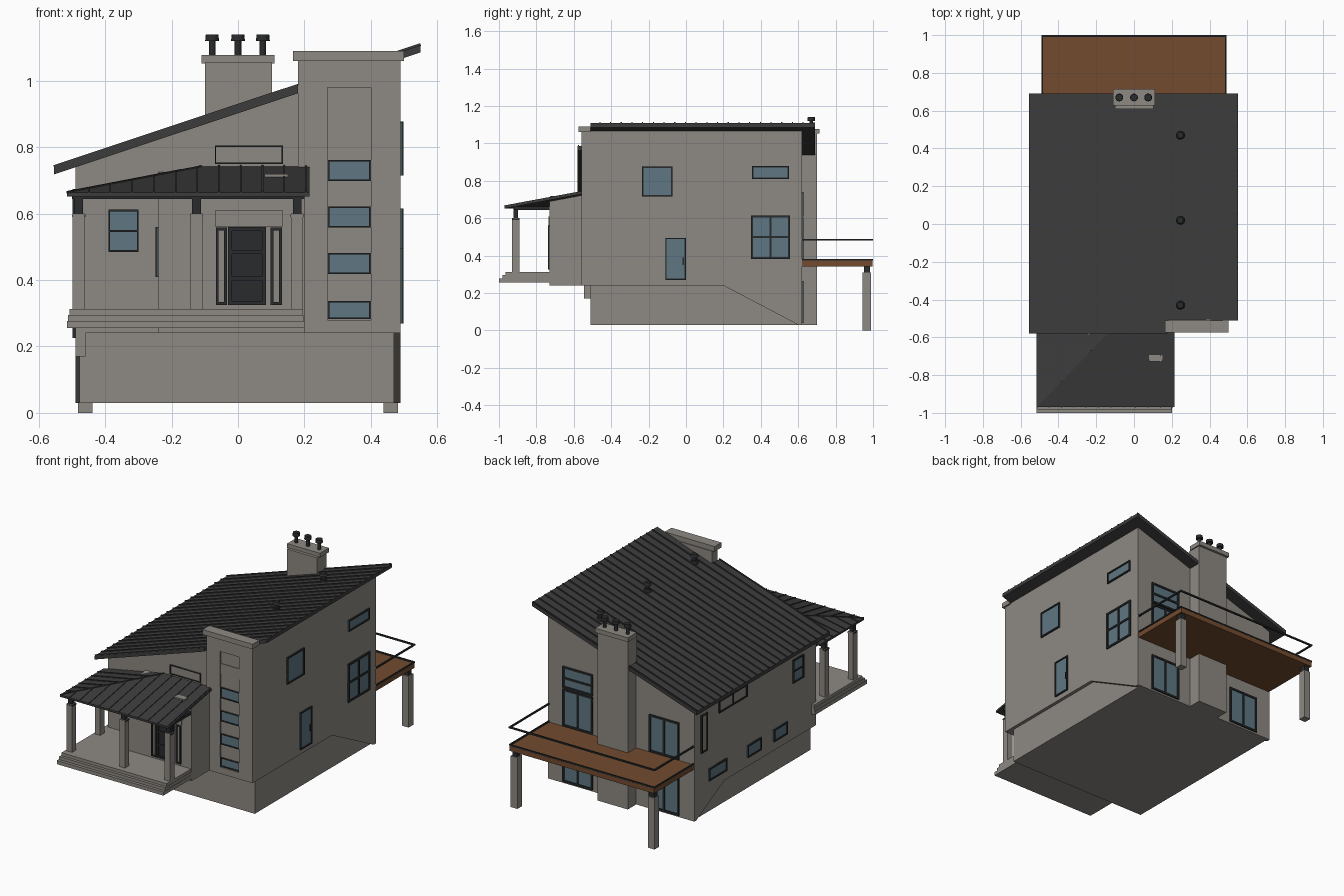
import bpy, bmesh, math
from mathutils import Vector, Matrix

if "Cube" in bpy.data.objects:
    bpy.data.objects.remove(bpy.data.objects["Cube"])


def material(name, rgb):
    m = bpy.data.materials.new(name)
    m.diffuse_color = (*rgb, 1)
    m.use_nodes = True
    m.node_tree.nodes["Principled BSDF"].inputs["Base Color"].default_value = m.diffuse_color
    return m


WALL = material("warm grey render", (0.27, 0.25, 0.225))
ROOF = material("charcoal metal", (0.045, 0.045, 0.045))
TRIM = material("dark trim", (0.022, 0.024, 0.025))
GLASS = material("blue grey glass", (0.115, 0.185, 0.225))
WOOD = material("brown decking", (0.17, 0.07, 0.028))


def finish(name, bm, mat):
    bmesh.ops.recalc_face_normals(bm, faces=bm.faces)
    me = bpy.data.meshes.new(name)
    bm.to_mesh(me)
    bm.free()
    me.materials.append(mat)
    ob = bpy.data.objects.new(name, me)
    bpy.context.collection.objects.link(ob)
    return ob


def boxes(name, spans, mat):
    """Each span is (x0, x1, y0, y1, z0, z1)."""
    bm = bmesh.new()
    for x0, x1, y0, y1, z0, z1 in spans:
        mtx = Matrix.Translation(((x0 + x1) / 2, (y0 + y1) / 2, (z0 + z1) / 2))
        mtx = mtx @ Matrix.Diagonal((abs(x1 - x0), abs(y1 - y0), abs(z1 - z0), 1))
        bmesh.ops.create_cube(bm, size=1, matrix=mtx)
    return finish(name, bm, mat)


def bars(name, segs, w, h, mat):
    """Rectangular bars between pairs of points."""
    bm = bmesh.new()
    for p, q in segs:
        p, q = Vector(p), Vector(q)
        d = q - p
        rot = d.to_track_quat('X', 'Z').to_matrix().to_4x4()
        bmesh.ops.create_cube(bm, size=1, matrix=Matrix.Translation((p + q) / 2) @ rot
                              @ Matrix.Diagonal((d.length, w, h, 1)))
    return finish(name, bm, mat)


def prism(name, pts, axis, a, b, mat):
    """Extrude a profile: (x,z) along y, or (y,z) along x."""
    bm = bmesh.new()
    put = (lambda u, z, t: (u, t, z)) if axis == 'y' else (lambda u, z, t: (t, u, z))
    face = bm.faces.new([bm.verts.new(put(u, z, a)) for u, z in pts])
    ext = bmesh.ops.extrude_face_region(bm, geom=[face])
    move = (0, b - a, 0) if axis == 'y' else (b - a, 0, 0)
    bmesh.ops.translate(bm, vec=move, verts=[v for v in ext['geom'] if isinstance(v, bmesh.types.BMVert)])
    return finish(name, bm, mat)


def pipes(name, spots, parts, mat, n=12):
    """Stacked cylinders (z0, z1, r0, r1) at each spot."""
    bm = bmesh.new()
    for x, y, z in spots:
        for z0, z1, r0, r1 in parts:
            bmesh.ops.create_cone(bm, cap_ends=True, segments=n, radius1=r0, radius2=r1, depth=z1 - z0,
                                  matrix=Matrix.Translation((x, y, z + (z0 + z1) / 2)))
    return finish(name, bm, mat)


def window(name, wall, u0, u1, z0, z1, v=(), h=(), pane=GLASS, f=0.008):
    """Pane and frame on a wall (axis, position, outward sign); v, h place mullions."""
    axis, pos, s = wall

    def span(a, b, c, d, out):
        lo, hi = sorted((pos - s * 0.004, pos + s * out))
        return (lo, hi, a, b, c, d) if axis == 'x' else (a, b, lo, hi, c, d)
    boxes(name + "_pane", [span(u0, u1, z0, z1, 0.003)], pane)
    fr = [(u0, u0 + f, z0, z1), (u1 - f, u1, z0, z1), (u0, u1, z0, z0 + f), (u0, u1, z1 - f, z1)]
    fr += [(c - f / 2, c + f / 2, z0, z1) for c in v] + [(u0, u1, c - f / 2, c + f / 2) for c in h]
    boxes(name + "_frame", [span(*r, 0.009) for r in fr], TRIM)


def roof_z(x):
    return 0.74 + (x + 0.555) * 0.333


# House body and foundation
T = 0.022
prism("house_body", [(-.49, .24), (.49, .24), (.49, roof_z(.49) - T), (-.49, roof_z(-.49) - T)],
      'y', -.545, .62, WALL)
prism("rear_lower_wall", [(.2, .24), (.6, .03), (.62, .03), (.62, .245), (.2, .245)], 'x', -.49, .49, WALL)
boxes("left_lower_wall", [(-.49, -.46, -.545, .55, .17, .25)], WALL)
boxes("foundation", [(-.477, .47, -.51, .612, .03, .245)], WALL)

# Main roof, stepped back behind the tower, with standing seams
for nm, x0, x1, y0 in (("roof_main", -.555, .18, -.58), ("roof_right", .18, .55, -.51)):
    prism(nm, [(x0, roof_z(x0) - T), (x1, roof_z(x1) - T), (x1, roof_z(x1)), (x0, roof_z(x0))],
          'y', y0, .69, ROOF)
seams = []
for i in range(23):
    y = -.575 + i * .0572
    xe = .18 if y < -.51 else .55
    seams.append(((-.555, y, roof_z(-.555) + .002), (xe, y, roof_z(xe) + .002)))
bars("roof_seams", seams, .006, .008, ROOF)
pipes("roof_vents", [(.245, y, roof_z(.245)) for y in (-.43, .02, .47)],
      [(-.01, .012, .024, .018), (.012, .035, .011, .011), (.035, .05, .024, .016)], TRIM)

# Stair tower, with a recessed strip left between side piers
boxes("stair_tower", [(.18, .27, -.56, -.505, .24, 1.06), (.40, .49, -.56, -.505, .24, 1.06),
                      (.27, .40, -.56, -.505, .98, 1.06), (.27, .40, -.56, -.505, .24, .28),
                      (.27, .40, -.55, -.505, .28, .98)], WALL)
boxes("tower_cap", [(.165, .5, -.575, -.51, 1.06, 1.09)], WALL)
tower = ('y', -.55, -1)
for i, (a, b) in enumerate(((.283, .337), (.418, .482), (.558, .622), (.698, .762))):
    window(f"tower_window_{i}", tower, .27, .40, a, b, f=.005)
boxes("tower_panel", [(.27, .40, -.554, -.545, .84, .905)], WALL)

# Chimney with cap and flues
boxes("chimney", [(-.1, .103, .61, .70, .03, 1.055)], WALL)
boxes("chimney_cap", [(-.11, .11, .628, .714, 1.052, 1.078)], WALL)
pipes("chimney_flues", [(x, .67, 1.07) for x in (-.078, 0, .075)],
      [(0, .05, .01, .01), (.05, .07, .021, .019)], TRIM)

# Entry block and porch floor with steps
prism("entry_block", [(-.73, .24), (-.545, .24), (-.545, .725), (-.73, .69)], 'x', -.24, .2, WALL)
boxes("porch_floor", [(-.515, .2, -1, -.5, .255, .277), (-.512, .198, -.982, -.5, .277, .295),
                      (-.508, .196, -.965, -.5, .295, .313)], WALL)
posts = [(-.48, -.91), (-.125, -.91), (.178, -.91), (-.48, -.64)]
boxes("porch_posts", [(x - .018, x + .018, y - .02, y + .02, .31, .6) for x, y in posts], WALL)
boxes("post_heads", [(x - a, x + a, y - a, y + a, z0, z1) for x, y in posts
                     for a, z0, z1 in ((.02, .59, .598), (.013, .598, .655))], TRIM)
boxes("porch_beams", [(-.5, .2, -.92, -.90, .645, .662), (-.49, -.47, -.92, -.55, .645, .662),
                      (.18, .2, -.92, -.73, .645, .662)], TRIM)

# Hipped porch roof with seams on both slopes
corners = [(-.515, -.97, .664), (.215, -.97, .664), (.215, -.55, .742), (-.11, -.55, .742), (-.515, -.55, .664)]
bm = bmesh.new()
V = [bm.verts.new(c) for c in corners]
bm.faces.new((V[0], V[1], V[2], V[3]))
bm.faces.new((V[0], V[3], V[4]))
low = [bm.verts.new((x, y, z - .012)) for x, y, z in corners]
bm.faces.new((low[3], low[2], low[1], low[0]))
bm.faces.new((low[4], low[3], low[0]))
for i in range(5):
    j = (i + 1) % 5
    bm.faces.new((V[i], low[i], low[j], V[j]))
finish("porch_roof", bm, ROOF)
seams = []
for i in range(11):
    x = -.45 + i * .0655
    t = min(1, (x + .515) / .405)
    seams.append(((x, -.97, .665), (x, -.97 + .42 * t, .665 + .078 * t)))
for i in range(1, 7):
    t = i / 7
    seams.append(((-.515, -.97 + .42 * t, .665), (-.515 + .405 * t, -.97 + .42 * t, .665 + .078 * t)))
seams.append((corners[0], corners[3]))
bars("porch_roof_seams", seams, .005, .007, ROOF)
bars("porch_skylight", [((.08, -.71, .715), (.15, -.71, .715))], .035, .008, WALL)

# Front door, sidelights and front windows
entry = ('y', -.73, -1)
window("front_door", entry, -.03, .085, .325, .56, h=(.405, .485), pane=TRIM, f=.012)
for i, x in enumerate((-.067, .098)):
    window(f"sidelight_{i}", entry, x, x + .034, .325, .558, pane=WALL, f=.009)
boxes("door_transom", [(-.07, .135, -.736, -.728, .562, .61)], WALL)
front = ('y', -.545, -1)
window("front_window", front, -.39, -.30, .485, .612, h=(.548,), f=.005)
window("front_clerestory", front, -.07, .135, .75, .805, pane=WALL, f=.004)
window("entry_side_window", ('x', -.24, -1), -.68, -.61, .41, .56)

# Right side windows and door
right = ('x', .49, 1)
window("right_upper_window", right, -.235, -.073, .715, .877)
window("right_slot_window", right, .353, .552, .81, .878)
window("right_large_window", right, .348, .557, .382, .615, v=(.452,), h=(.5,), f=.011)
window("right_door", right, -.11, .0, .27, .495, f=.007)
boxes("right_door_handle", [(.49, .499, -.018, -.012, .35, .39)], TRIM)

# Left side windows
left = ('x', -.49, -1)
for i, (y, w) in enumerate(((.4, .17), (.05, .13), (-.2, .13))):
    window(f"basement_window_{i}", left, y - w / 2, y + w / 2, .225, .3)
window("left_tall_window", left, .5, .56, .42, .65, pane=WALL)
window("left_clerestory", left, .12, .39, .6, .675, v=(.255,), pane=WALL)
window("left_front_window", left, -.42, -.32, .51, .65, h=(.58,))

# Rear doors and windows
back = ('y', .62, 1)
window("rear_clerestory", back, .19, .39, .61, .74, h=(.67,), f=.011)
for i, (x, z) in enumerate(((.29, .378), (-.29, .378), (.29, .04), (-.29, .04))):
    window(f"rear_door_{i}", back, x - .1, x + .1, z, z + .225, v=(x,), f=.011)

# Rear deck with edge trim, rail and posts
boxes("deck", [(-.485, .485, .62, .998, .343, .373)], WOOD)
for nm, z, w in (("deck_edge", .378, .008), ("deck_rail", .484, .009)):
    bars(nm, [((-.485, .62, z), (-.485, .996, z)), ((-.489, .995, z), (.489, .995, z)),
              ((.485, .62, z), (.485, .996, z))], w, w, TRIM)
boxes("deck_posts", [(s * .46 - .022, s * .46 + .022, .945, .99, 0, .31) for s in (-1, 1)], WALL)
boxes("deck_post_heads", [(s * .46 - .016, s * .46 + .016, .951, .984, .305, .345) for s in (-1, 1)], TRIM)
